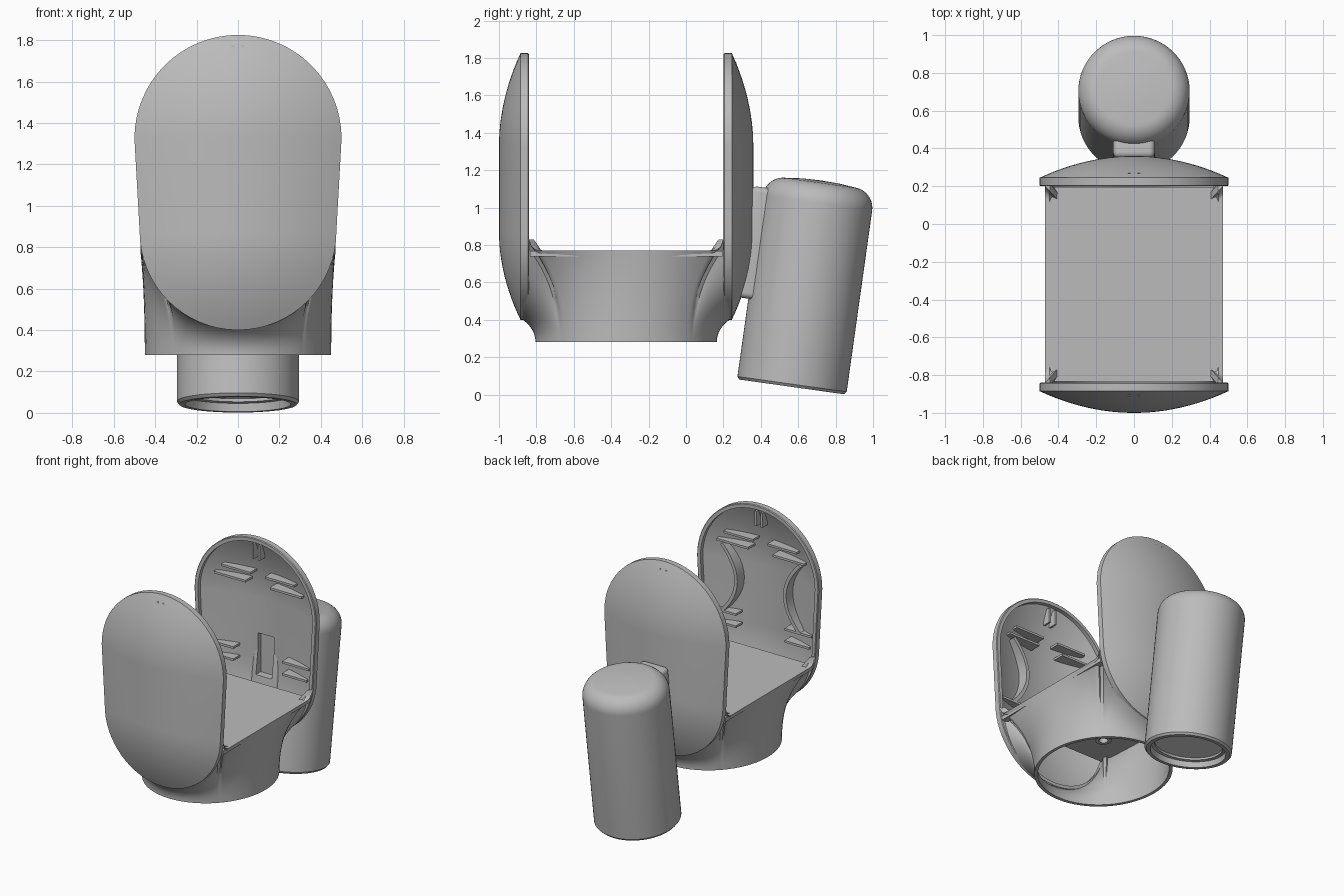
import bpy, bmesh, math
from mathutils import Vector, Matrix

if "Cube" in bpy.data.objects:
    bpy.data.objects.remove(bpy.data.objects["Cube"], do_unlink=True)


def material(name, value):
    m = bpy.data.materials.new(name)
    m.use_nodes = True
    col = (value, value, value, 1)
    m.diffuse_color = col
    m.node_tree.nodes["Principled BSDF"].inputs["Base Color"].default_value = col
    return m


GREY = material("body_grey", 0.5)
LIGHT = material("lens_light_grey", 0.8)
MID = -0.32                    # y of the plane between the two plates
TOP_Z, LOW_Z = 1.325, 0.875    # centres of the plate's round ends
TOP_R, LOW_R = 0.5, 0.475


def finish(name, bm, mat=GREY, matrix=None, smooth=True):
    bmesh.ops.remove_doubles(bm, verts=bm.verts, dist=0.0001)
    if matrix:
        bm.transform(matrix)
    bmesh.ops.recalc_face_normals(bm, faces=bm.faces)
    me = bpy.data.meshes.new(name)
    bm.to_mesh(me)
    bm.free()
    me.materials.append(mat)
    ob = bpy.data.objects.new(name, me)
    bpy.context.collection.objects.link(ob)
    if smooth:
        shade(ob)
    return ob


def activate(ob):
    bpy.ops.object.select_all(action='DESELECT')
    ob.select_set(True)
    bpy.context.view_layer.objects.active = ob


def shade(ob):
    activate(ob)
    bpy.ops.object.shade_smooth_by_angle(angle=math.radians(35))


def loft(name, rings, mat=GREY, matrix=None, loop=False, caps=False):
    bm = bmesh.new()
    vs = [[bm.verts.new(p) for p in ring] for ring in rings]
    n = len(vs[0])
    for i in range(len(vs) if loop else len(vs) - 1):
        a, b = vs[i], vs[(i + 1) % len(vs)]
        for j in range(n):
            k = (j + 1) % n
            bm.faces.new((a[j], a[k], b[k], b[j]))
    if caps:
        bm.faces.new(vs[0])
        bm.faces.new(vs[-1])
    return finish(name, bm, mat, matrix)


def lathe(name, profile, mat=GREY, matrix=None, n=64):
    ang = [2 * math.pi * i / n for i in range(n)]
    rings = [[(r * math.cos(a), r * math.sin(a), z) for a in ang] for r, z in profile]
    return loft(name, rings, mat, matrix)


def box(name, centre, size, bevel=0.0, tilt=0.0):
    bm = bmesh.new()
    bmesh.ops.create_cube(bm, size=1, matrix=Matrix.Diagonal((*size, 1)))
    if bevel:
        bmesh.ops.bevel(bm, geom=bm.edges[:], offset=bevel, segments=5, profile=0.5,
                        affect='EDGES')
    m = Matrix.Translation(centre) @ Matrix.Rotation(tilt, 4, 'X')
    return finish(name, bm, matrix=m)


def cut(ob, cutter):
    cutter.hide_render = True
    mod = ob.modifiers.new("slot", 'BOOLEAN')
    mod.operation, mod.solver, mod.object = 'DIFFERENCE', 'EXACT', cutter
    activate(ob)
    bpy.ops.object.modifier_apply(modifier=mod.name)
    shade(ob)


# Domed plates: tapered capsule outline, hollow on the inner side
def outline(t, d, side, n=32):
    pts = []
    for start, cz, r in ((0, TOP_Z, TOP_R), (math.pi, LOW_Z, LOW_R)):
        for i in range(n + 1):
            a = start + math.pi * i / n
            pts.append((t * r * math.cos(a), MID + side * d, cz + t * r * math.sin(a)))
    return pts


def dome(t):
    return 0.565 + 0.115 * (1 - t * t)


def inner_depth(x, z):
    cz = min(max(z, LOW_Z), TOP_Z)
    return dome(min(math.hypot(x, z - cz) / 0.49, 1)) - 0.02


def rib(name, path, side, edge=0.55, thick=0.016):
    # Thin wall standing on the inside of a dome, following a path in x and z
    pts = [Vector(p) for p in path]
    rings = []
    for i, p in enumerate(pts):
        tan = (pts[min(i + 1, len(pts) - 1)] - pts[max(i - 1, 0)]).normalized()
        nrm = Vector((-tan.y, tan.x)) * thick / 2
        deep = max(inner_depth(*p), edge + 0.004)
        rings.append([(q.x, MID + side * d, q.y) for q, d in
                      ((p - nrm, edge), (p + nrm, edge), (p + nrm, deep), (p - nrm, deep))])
    return loft(name, rings, caps=True)


STEPS = [i / 12 for i in range(13)]
plates = {}
for label, side in (("front", -1), ("back", 1)):
    profile = [(t, dome(t)) for t in STEPS] + [(1, 0.525), (0.99, 0.52), (0.94, 0.52)]
    profile += [(0.94 * t, dome(0.94 * t) - 0.03) for t in reversed(STEPS)]
    plates[label] = loft(label + "_plate", [outline(t, d, side) for t, d in profile])
    for sx in (-1, 1):
        for z, x0, x1 in ((1.54, 0.06, 0.3), (1.47, 0.1, 0.36), (0.95, 0.2, 0.42), (0.86, 0.2, 0.4)):
            rib(label + "_shelf_rib", [(sx * (x0 + (x1 - x0) * t), z) for t in STEPS], side)
        if side < 0:
            rib("curved_rib", [(sx * (0.2 + 0.12 * (2 * t - 1) ** 2), 0.95 + 0.5 * t)
                               for t in STEPS], side, thick=0.025)
    for dx in (-0.025, 0.025):
        box(label + "_top_clip", (dx, MID + side * 0.56, 1.72), (0.014, 0.06, 0.11))

# Base skirt: flares from an oval foot to the plate rims and floor edges
def half_top(side):
    pts = []
    for i in range(41):
        a = math.radians(-6 - 168 * i / 40)
        pts.append((0.99 * LOW_R * math.cos(a), MID + side * 0.56, LOW_Z + 0.99 * LOW_R * math.sin(a)))
    return pts


def side_top(sx):
    pts = []
    for i in range(9):
        a = math.pi / 2 * i / 8
        pts.append((0.52 - 0.06 * math.sin(a), 0.83 - 0.06 * math.sin(a) ** 0.5
                    if i == 0 else 0.83 - 0.06 * math.sqrt(1 - (1 - math.sin(a)) ** 2)))
    run = [(-d, z) for d, z in pts] + [(-0.46 + 0.92 * i / 20, 0.77) for i in range(1, 20)]
    run += [(d, z) for d, z in reversed(pts)]
    return [(sx * 0.47, MID + d, z) for d, z in run]


top = half_top(-1) + side_top(-1) + half_top(1)[::-1] + side_top(1)[::-1]
FOOT_Z = 0.28


def skirt_ring(t, scale):
    ring = []
    for x, y, z in top:
        a = math.atan2(y - MID, x)
        r = 1 / math.hypot(math.cos(a) / 0.45, math.sin(a) / 0.485)
        foot = Vector((r * math.cos(a), MID + r * math.sin(a), FOOT_Z))
        mid = Vector((foot.x, foot.y, FOOT_Z + 0.6 * (z - FOOT_Z)))
        p = (1 - t) ** 2 * foot + 2 * t * (1 - t) * mid + t * t * Vector((x, y, z))
        ring.append((p.x * scale, MID + (p.y - MID) * scale, p.z))
    return ring


loft("base_skirt", [skirt_ring(t, 1) for t in STEPS]
     + [skirt_ring(t, 0.95) for t in reversed(STEPS)], loop=True)

# Floor between the plates, with raised side strips and a boss below
box("floor", (0, MID, 0.752), (0.92, 1.03, 0.03))
for sx in (-1, 1):
    box("floor_side_strip", (sx * 0.428, MID, 0.767), (0.056, 0.88, 0.006))
lathe("floor_boss", [(0.03, 0.745), (0.03, 0.52), (0.055, 0.52), (0.055, 0.745)],
      matrix=Matrix.Translation((0, MID, 0)), n=24)

# Tilted lamp barrel with a rounded top and a recessed lens below
TILT = math.radians(-8)
place = Matrix.Translation((0, 0.565, 0.041)) @ Matrix.Rotation(TILT, 4, 'X')
R, L, ROUND = 0.295, 1.115, 0.11
barrel = [(0.23, 0.09), (0.23, 0.045), (0.25, 0.04), (0.255, 0.0), (R - 0.012, 0.0), (R, 0.015)]
for i in range(11):
    a = math.pi / 2 * i / 10
    barrel.append((R - ROUND + ROUND * math.cos(a), L - 0.012 - ROUND + ROUND * math.sin(a)))
barrel += [(0.1, L - 0.003), (0, L)]
lathe("lamp_barrel", barrel, matrix=place)
lathe("lamp_lens", [(0, 0.06), (0.235, 0.06), (0.235, 0.075), (0, 0.075)], LIGHT, place)

# Mount joining the barrel to the back plate, with a slot through the plate
mount = box("barrel_mount", (0, 0.375, 0.81), (0.22, 0.13, 0.6), 0.03, TILT)
slot = box("slot_cutter", (0, 0.27, 0.91), (0.13, 0.18, 0.3))
for ob in (plates["back"], mount):
    cut(ob, slot)
bpy.data.objects.remove(slot, do_unlink=True)
